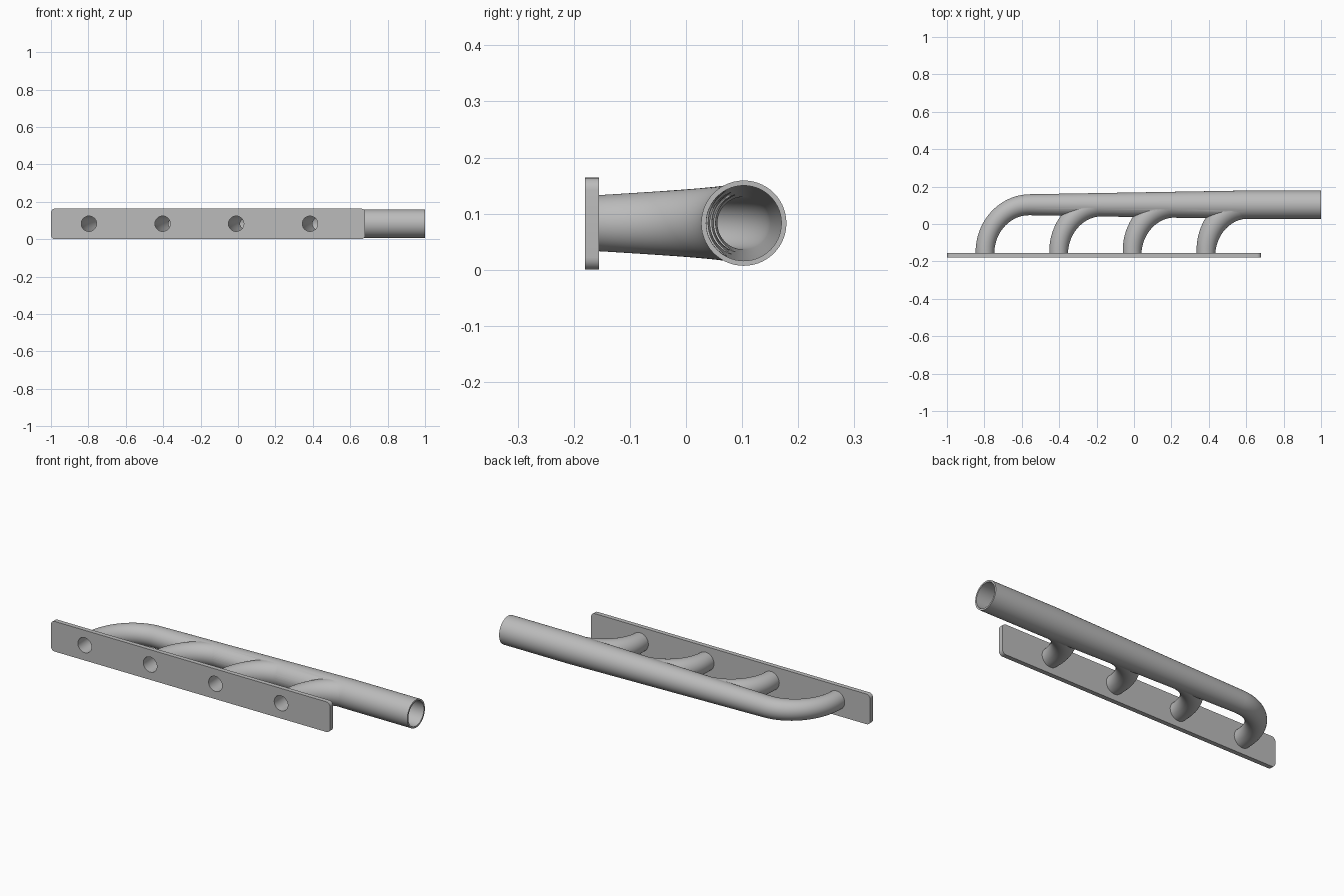
import bpy, bmesh, math
from mathutils import Vector

if "Cube" in bpy.data.objects:
    bpy.data.objects.remove(bpy.data.objects["Cube"], do_unlink=True)

metal = bpy.data.materials.new("grey metal")
metal.use_nodes = True
COLOR = (0.5, 0.5, 0.5, 1)
metal.diffuse_color = COLOR
metal.node_tree.nodes["Principled BSDF"].inputs["Base Color"].default_value = COLOR

PORTS = [-0.797, -0.403, -0.01, 0.385]
MID_Z, PIPE_Y = 0.083, 0.103
PLATE_FRONT, PLATE_BACK = -0.18, -0.155
PORT_R, WALL, BEND = 0.05, 0.009, 0.24
SIDES, STEPS = 56, 20


def finish(name, bm):
    bmesh.ops.recalc_face_normals(bm, faces=bm.faces)
    mesh = bpy.data.meshes.new(name)
    bm.to_mesh(mesh)
    bm.free()
    mesh.materials.append(metal)
    obj = bpy.data.objects.new(name, mesh)
    bpy.context.collection.objects.link(obj)
    return obj


def tube(name, stations):
    """Capped tube through (x, y, radius) stations at constant height."""
    bm = bmesh.new()
    rings = []
    pts = [Vector((x, y, MID_Z)) for x, y, r in stations]
    for i, p in enumerate(pts):
        d = pts[min(i + 1, len(pts) - 1)] - pts[max(i - 1, 0)]
        side = Vector((d.y, -d.x, 0)).normalized()
        ring = []
        for k in range(SIDES):
            a = math.tau * k / SIDES
            off = side * math.cos(a) + Vector((0, 0, math.sin(a)))
            ring.append(bm.verts.new(p + off * stations[i][2]))
        rings.append(ring)
    for a, b in zip(rings, rings[1:]):
        for k in range(SIDES):
            n = (k + 1) % SIDES
            bm.faces.new((a[k], a[n], b[n], b[k]))
    bm.faces.new(rings[0])
    bm.faces.new(rings[-1])
    return finish(name, bm)


def header_radius(x):
    t = min(max((x + 0.56) / 1.16, 0), 1)
    return 0.056 + 0.02 * t


def bend(port_x, start_y, inset, fit):
    """Quarter bend from a port into the header, widening along the way."""
    end_r = header_radius(port_x + BEND) * fit
    out = [(port_x, start_y, PORT_R - inset)]
    for i in range(STEPS + 1):
        a = math.pi / 2 * i / STEPS
        t = i / STEPS
        out.append((port_x + BEND * (1 - math.cos(a)),
                    PLATE_BACK + (PIPE_Y - PLATE_BACK) * math.sin(a),
                    PORT_R + (end_r - PORT_R) * t - inset))
    return out


def pipe_set(prefix, start_y, inset, end_x):
    parts = []
    for n, x in enumerate(PORTS):
        stations = bend(x, start_y, inset, 1 if n == 0 else 0.985)
        if n == 0:
            for hx in (-0.2, 0.2, 0.6, end_x):
                stations.append((hx, PIPE_Y, header_radius(hx) - inset))
        parts.append(tube(f"{prefix}_{n + 1}", stations))
    return parts


def boolean(target, other, operation):
    mod = target.modifiers.new(operation.lower(), "BOOLEAN")
    mod.operation, mod.object, mod.solver = operation, other, "EXACT"
    bpy.context.view_layer.objects.active = target
    bpy.ops.object.modifier_apply(modifier=mod.name)


def union(parts):
    for extra in parts[1:]:
        boolean(parts[0], extra, "UNION")
        bpy.data.objects.remove(extra, do_unlink=True)
    return parts[0]


# Header pipe with four curved runners, and the matching bore
pipes = union(pipe_set("runner", PLATE_BACK - 0.01, 0, 1.0))
pipes.name = "header_and_runners"
bore = union(pipe_set("bore", PLATE_FRONT - 0.02, WALL, 1.02))
bore.hide_render = True

# Mounting plate with rounded corners
bm = bmesh.new()
bmesh.ops.create_cube(bm, size=1)
for v in bm.verts:
    v.co = Vector((-0.16 + v.co.x * 1.68,
                   (PLATE_FRONT + PLATE_BACK) / 2 + v.co.y * (PLATE_BACK - PLATE_FRONT),
                   0.082 + v.co.z * 0.164))
corners = [e for e in bm.edges if abs(e.verts[0].co.y - e.verts[1].co.y) > 0.01]
bmesh.ops.bevel(bm, geom=corners, offset=0.022, segments=6, profile=0.5, affect="EDGES")
plate = finish("mounting_plate", bm)

# Hollow out the pipes and open the ports
for obj in (pipes, plate):
    boolean(obj, bore, "DIFFERENCE")
bpy.data.objects.remove(bore, do_unlink=True)

for obj in (pipes, plate):
    bpy.ops.object.select_all(action="DESELECT")
    obj.select_set(True)
    bpy.context.view_layer.objects.active = obj
    bpy.ops.object.shade_smooth_by_angle(angle=math.radians(30))
